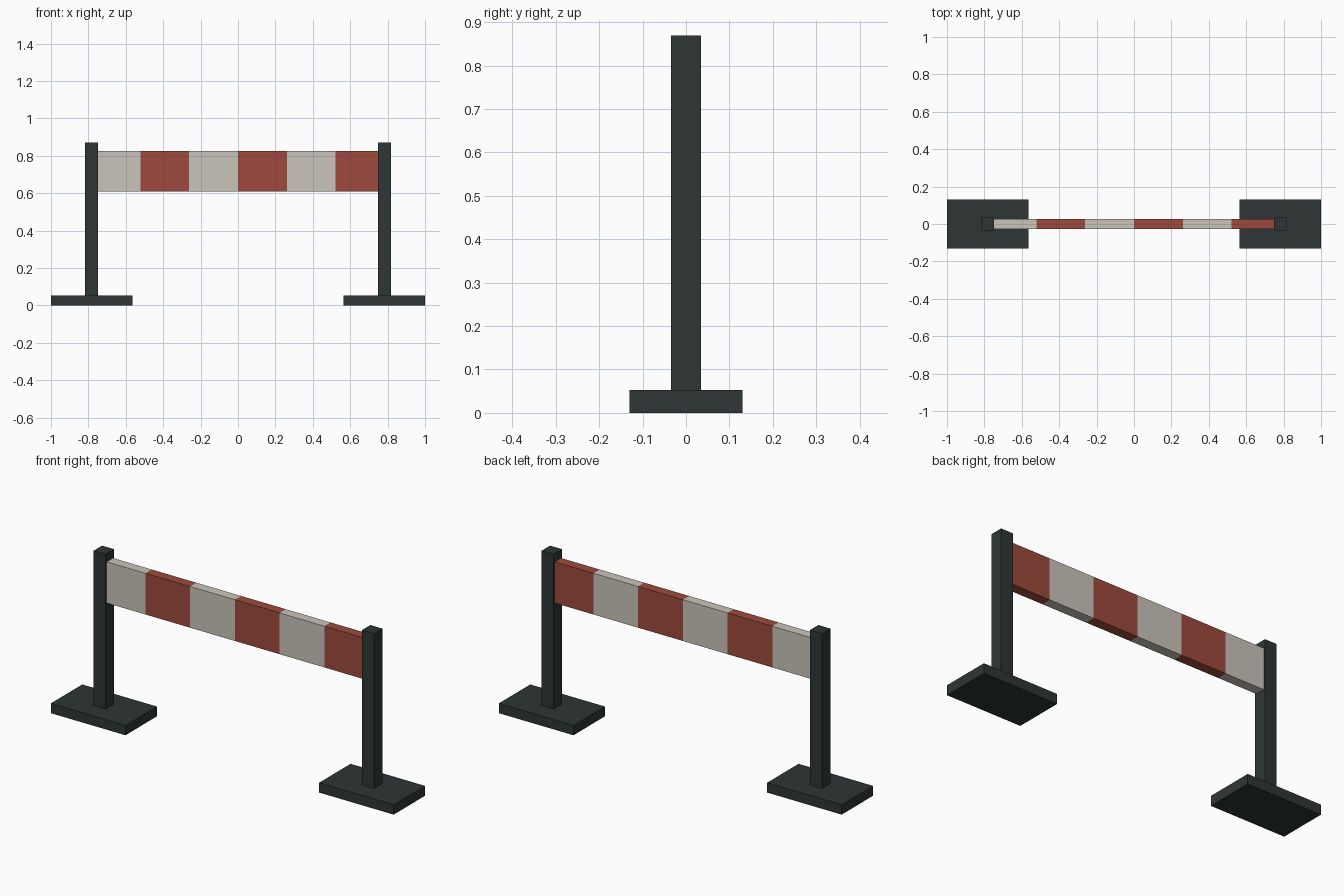
import bpy, bmesh

if "Cube" in bpy.data.objects:
    bpy.data.objects.remove(bpy.data.objects["Cube"])

S = 2 / 2.3  # real size to model size: the barrier is 2.3 m wide


def material(name, rgb):
    lin = [((c / 255 + 0.055) / 1.055) ** 2.4 for c in rgb]
    m = bpy.data.materials.new(name)
    m.diffuse_color = (*lin, 1)
    m.use_nodes = True
    m.node_tree.nodes["Principled BSDF"].inputs["Base Color"].default_value = m.diffuse_color
    return m


dark = material("dark_grey", (46, 54, 53))
white = material("off_white", (202, 197, 187))
red = material("brick_red", (157, 74, 61))


def box(name, lo, hi, mats, cuts=()):
    """Box between two corners, sliced across x at each cut."""
    bm = bmesh.new()
    bmesh.ops.create_cube(bm, size=1)
    for v in bm.verts:
        for i in range(3):
            v.co[i] = (hi[i] if v.co[i] > 0 else lo[i]) * S
    for x in cuts:
        bmesh.ops.bisect_plane(bm, geom=bm.verts[:] + bm.edges[:] + bm.faces[:],
                               plane_co=(x * S, 0, 0), plane_no=(1, 0, 0))
    me = bpy.data.meshes.new(name)
    for m in mats:
        me.materials.append(m)
    # alternate the materials by stripe position
    for f in bm.faces:
        x = f.calc_center_median().x / S
        f.material_index = sum(x > c for c in cuts) % len(mats)
    bm.to_mesh(me)
    bm.free()
    ob = bpy.data.objects.new(name, me)
    bpy.context.collection.objects.link(ob)
    return ob


# feet and posts on both sides
for side, x in (("left", -0.9), ("right", 0.9)):
    box(side + "_foot", (x - 0.25, -0.15, 0), (x + 0.25, 0.15, 0.06), [dark])
    box(side + "_post", (x - 0.04, -0.04, 0.03), (x + 0.04, 0.04, 1.0), [dark])

# striped board, its ends set into the posts
box("striped_board", (-0.9, -0.03, 0.7), (0.9, 0.03, 0.95), [white, red],
    cuts=[-0.6, -0.3, 0, 0.3, 0.6])
